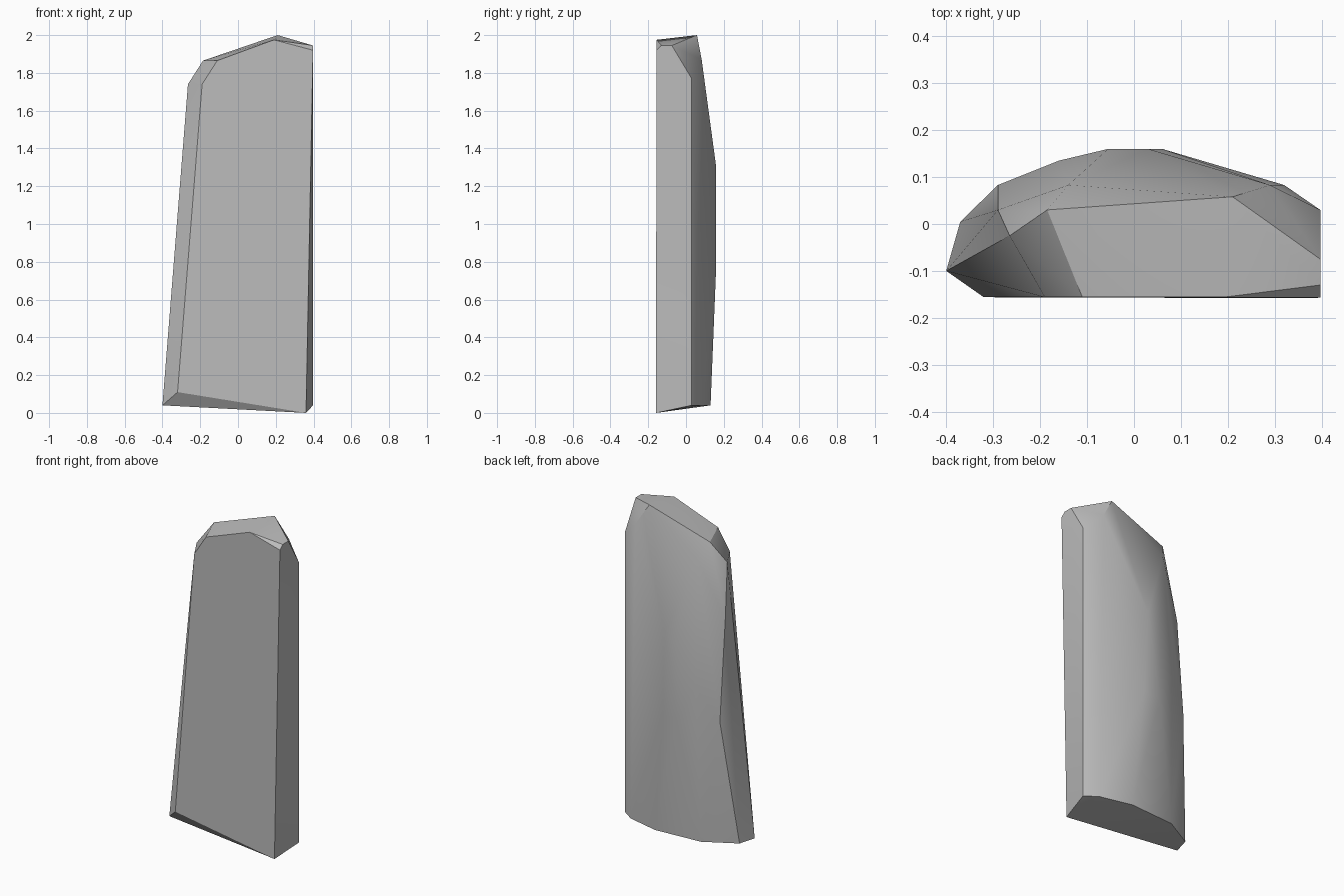
import bpy
import bmesh
import math

cube = bpy.data.objects.get("Cube")
if cube:
    bpy.data.objects.remove(cube, do_unlink=True)

# Stone colour
stone = bpy.data.materials.new("grey stone")
stone.use_nodes = True
colour = (0.5, 0.5, 0.5, 1)
stone.diffuse_color = colour
stone.node_tree.nodes["Principled BSDF"].inputs["Base Color"].default_value = colour

# Chipped base outline
base = [(0.36, -0.158, 0), (0.397, 0.03, 0.04), (0.32, 0.083, 0.04), (0.12, 0.13, 0.04),
        (-0.18, 0.11, 0.04), (-0.37, 0.005, 0.04), (-0.4, -0.1, 0.04), (-0.32, -0.156, 0.11)]
# Bulging back
back = [(-0.055, 0.16, 0.78), (0.06, 0.16, 0.78), (0.03, 0.16, 1.3), (-0.055, 0.16, 1.25),
        (-0.16, 0.135, 1.0), (-0.29, 0.083, 0.8), (-0.29, 0.03, 1.42)]
# Shoulders and slanted crown
crown = [(-0.19, -0.156, 1.74), (-0.11, -0.156, 1.865), (0.19, -0.156, 1.975),
         (0.397, -0.157, 1.92), (0.397, -0.13, 1.945), (0.397, -0.075, 1.945),
         (0.21, 0.058, 2.0), (-0.185, 0.03, 1.865), (-0.265, -0.025, 1.74),
         (-0.14, 0.083, 1.76), (0.29, 0.083, 1.87), (0.397, 0.03, 1.77)]

# Faceted slab wrapped around the outlines
bm = bmesh.new()
for point in base + back + crown:
    bm.verts.new(point)
hull = bmesh.ops.convex_hull(bm, input=bm.verts)
loose = [v for v in bm.verts if not v.link_faces]
bmesh.ops.delete(bm, geom=loose, context='VERTS')
bmesh.ops.dissolve_limit(bm, angle_limit=math.radians(2), verts=bm.verts, edges=bm.edges)
bmesh.ops.recalc_face_normals(bm, faces=bm.faces)
mesh = bpy.data.meshes.new("standing_stone")
bm.to_mesh(mesh)
bm.free()
mesh.materials.append(stone)
slab = bpy.data.objects.new("standing_stone", mesh)
bpy.context.collection.objects.link(slab)

# Soft shading on the back, crisp chipped edges
bpy.ops.object.select_all(action='DESELECT')
slab.select_set(True)
bpy.context.view_layer.objects.active = slab
bpy.ops.object.shade_smooth_by_angle(angle=math.radians(30))
